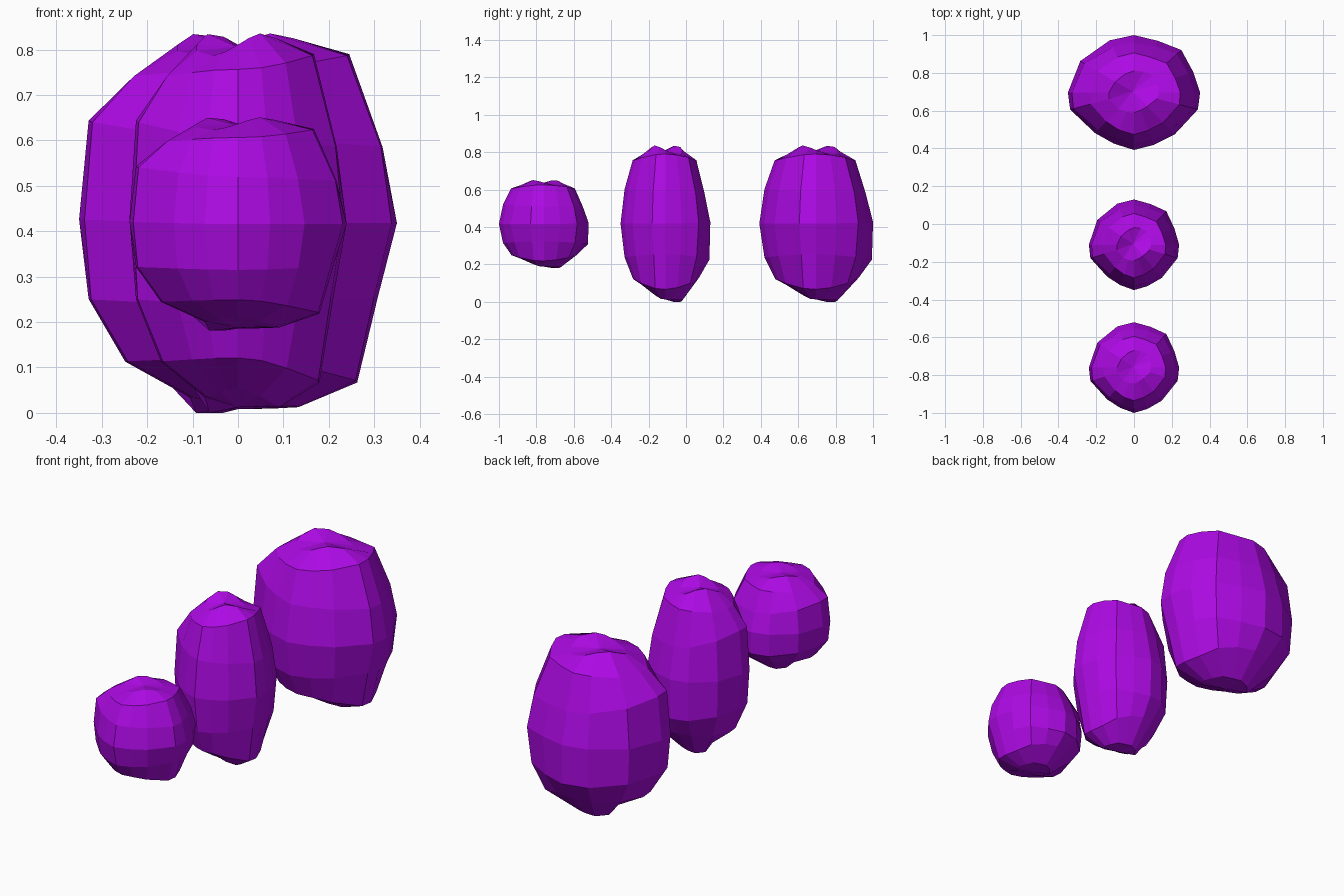
import bpy, bmesh, random
from math import sin, cos, pi, radians

if "Cube" in bpy.data.objects:
    bpy.data.objects.remove(bpy.data.objects["Cube"])

# Uneven facet columns: (angle in degrees, radius factor)
COLUMNS = [(0, 1), (22, .965), (46, 1.03), (68, .97), (90, 1), (112, .98), (146, .98),
           (180, 1), (197, 1.01), (230, .92), (251, .94), (270, 1),
           (288, .96), (310, .955), (343, 1.01)]

# Ring shapes from top to bottom: (radius, height) towards +x, +y, -x, -y
RINGS = [
    [(.37, .94), (.37, .94), (.37, .94), (.34, .94)],
    [(.70, .89), (.69, .81), (.66, .77), (.73, .81)],
    [(.91, .40), (.87, .39), (.94, .54), (.91, .44)],
    [(1.0, .00), (1.0, .02), (1.0, .02), (1.0, .00)],
    [(.88, -.39), (.98, -.46), (.94, -.40), (.91, -.43)],
    [(.75, -.84), (.75, -.69), (.71, -.73), (.72, -.71)],
    [(.38, -.97), (.38, -.98), (.30, -.92), (.28, -.87)],
]

purple = bpy.data.materials.new("purple")
purple.diffuse_color = (0.42, 0.003, 0.78, 1)
purple.use_nodes = True
purple.node_tree.nodes["Principled BSDF"].inputs["Base Color"].default_value = purple.diffuse_color


def blend(ring, angle):
    """Ease between the four quarter values of a ring."""
    q = angle / 90
    i, f = int(q), q % 1
    f = f * f * (3 - 2 * f)
    a, b = ring[i % 4], ring[(i + 1) % 4]
    return a[0] + (b[0] - a[0]) * f, a[1] + (b[1] - a[1]) * f


def faceted_egg(name, centre, half):
    rng = random.Random(4)
    bm = bmesh.new()

    def vert(x, y, z):
        return bm.verts.new([c + h * p for c, h, p in zip(centre, half, (x, y, z))])

    rows = []
    for n, ring in enumerate(RINGS):
        row = []
        for deg, factor in COLUMNS:
            a = radians(deg)
            r, z = blend(ring, deg)
            r *= factor
            if deg % 90 and n != 3:
                r *= 1 + rng.uniform(-.015, .025)
            if n == 0:      # crown: two opposite raised lips
                r += .03 * cos(2 * (a - radians(45))) + .01
                z += .06 * cos(2 * (a + radians(45)))
            if n == 6 and deg in (112, 146):
                z = -1.0
            row.append(vert(r * cos(a), r * sin(a), z))
        rows.append(row)

    # dimpled poles and the bands between rings
    top, bottom = vert(-.02, .02, .93), vert(0, 0, -.97)
    count = len(COLUMNS)
    for k in range(count):
        j = (k + 1) % count
        bm.faces.new((top, rows[0][k], rows[0][j]))
        bm.faces.new((bottom, rows[-1][j], rows[-1][k]))
        for up, low in zip(rows, rows[1:]):
            bm.faces.new((up[k], low[k], low[j], up[j]))
    bmesh.ops.recalc_face_normals(bm, faces=bm.faces)
    mesh = bpy.data.meshes.new(name)
    bm.to_mesh(mesh)
    bm.free()
    mesh.materials.append(purple)
    obj = bpy.data.objects.new(name, mesh)
    bpy.context.collection.objects.link(obj)


# Row of three bodies: small round, tall narrow, large
faceted_egg("front_small_ball", (0, -.76, .416), (.239, .24, .235))
faceted_egg("middle_tall_egg", (0, -.11, .418), (.239, .24, .418))
faceted_egg("rear_large_egg", (0, .696, .418), (.35, .304, .418))
